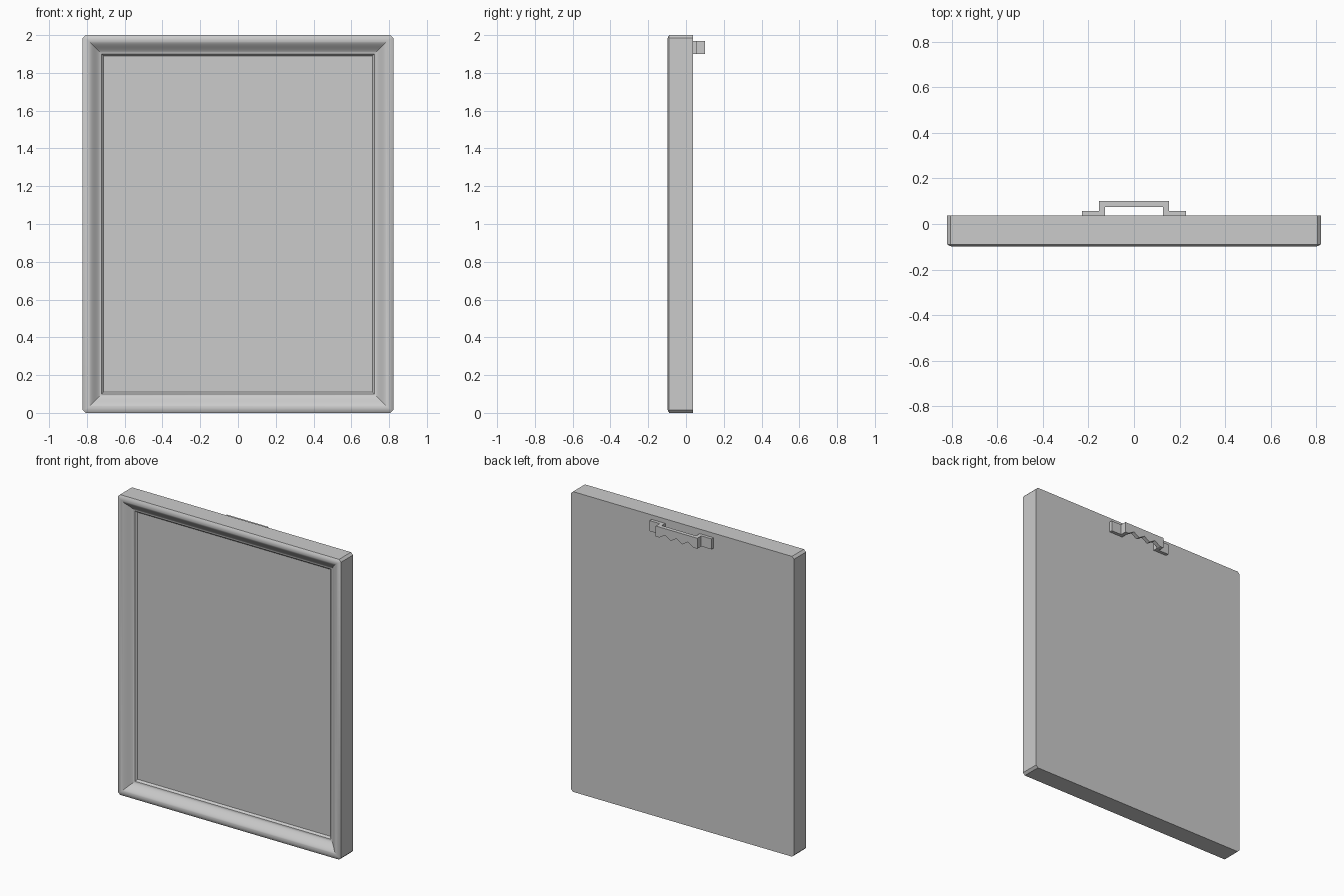
import bpy, bmesh, math

if "Cube" in bpy.data.objects:
    bpy.data.objects.remove(bpy.data.objects["Cube"])

grey = bpy.data.materials.new("plain grey")
grey.diffuse_color = (0.6, 0.6, 0.6, 1)
grey.use_nodes = True
grey.node_tree.nodes["Principled BSDF"].inputs["Base Color"].default_value = grey.diffuse_color


def finish(name, bm, smooth=False):
    bmesh.ops.remove_doubles(bm, verts=bm.verts, dist=0.0001)
    bmesh.ops.recalc_face_normals(bm, faces=bm.faces)
    mesh = bpy.data.meshes.new(name)
    bm.to_mesh(mesh)
    bm.free()
    mesh.materials.append(grey)
    ob = bpy.data.objects.new(name, mesh)
    bpy.context.collection.objects.link(ob)
    if smooth:
        bpy.ops.object.select_all(action='DESELECT')
        ob.select_set(True)
        bpy.context.view_layer.objects.active = ob
        bpy.ops.object.shade_smooth_by_angle(angle=math.radians(30))
    return ob


W, H, CORNER = 0.822, 1.0, 0.015
BACK, FRONT = 0.037, -0.098


def ring(bm, inset, y):
    """Rectangle with chamfered corners; the corners sharpen inwards."""
    r = max(CORNER - inset * 0.6, 0)
    hw, hh = W - inset - r, H - inset - r
    verts = []
    for k, (sx, sz) in enumerate(((1, 1), (-1, 1), (-1, -1), (1, -1))):
        for j in range(2):
            a = math.radians(90 * (k + j))
            verts.append(bm.verts.new((sx * hw + r * math.cos(a), y,
                                       1 + sz * hh + r * math.sin(a))))
    return verts


# Frame moulding: back edge, side, rounded lip, then an S-curve down to the picture
profile = [(0, BACK), (0, -0.089), (0.008, -0.094), (0.018, FRONT), (0.027, FRONT)]
for i in range(1, 13):
    t = i / 12
    profile.append((0.027 + 0.073 * t, FRONT + 0.044 * (t * t * (3 - 2 * t))))
profile.append((0.111, -0.041))

bm = bmesh.new()
rings = [ring(bm, i, y) for i, y in profile]
n = len(rings[0])
for a, b in zip(rings, rings[1:]):
    for k in range(n):
        m = (k + 1) % n
        bm.faces.new((a[k], a[m], b[m], b[k]))
bm.faces.new(rings[0])           # back board
inner = rings[-1]
bm.faces.new([inner[k] for k in range(0, n, 2)])  # picture panel
finish("picture_frame", bm, True)


def prism(name, outline, place, lo, hi):
    """Extrude a flat outline between two offsets."""
    bm = bmesh.new()
    a = [bm.verts.new(place(p, q, lo)) for p, q in outline]
    b = [bm.verts.new(place(p, q, hi)) for p, q in outline]
    bm.faces.new(a)
    bm.faces.new(b)
    for k in range(len(a)):
        m = (k + 1) % len(a)
        bm.faces.new((a[k], a[m], b[m], b[k]))
    return finish(name, bm)


# Hanger feet and legs, bent from one strip on each side
Z0, Z1 = 1.90, 1.97
for side, s in (("left", -1), ("right", 1)):
    strip = [(0.228, BACK), (0.228, 0.058), (0.153, 0.058), (0.153, 0.1),
             (0.127, 0.1), (0.127, BACK)]
    prism("hanger_foot_" + side, strip, lambda x, y, z: (s * x, y, z), Z0, Z1)

# Sawtooth bridge between the legs
teeth, half = 3, 0.127
bridge = [(half, Z1), (-half, Z1)]
for i in range(2 * teeth + 1):
    bridge.append((-half + half * i / teeth, Z0 + (0.026 if i % 2 else 0)))
prism("hanger_bridge", bridge, lambda x, z, y: (x, y, z), 0.074, 0.1)
